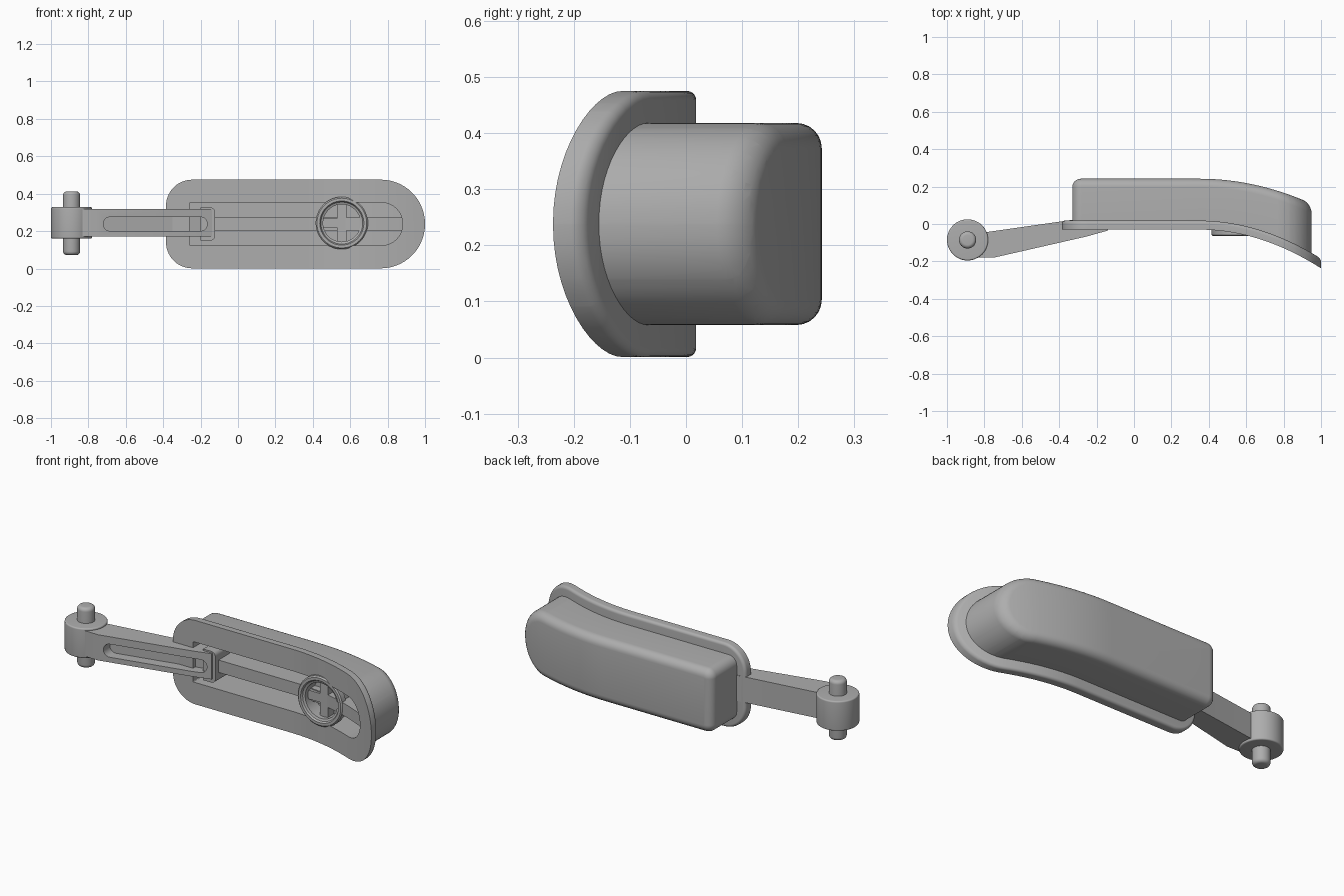
import bpy, bmesh, math
from mathutils import Vector, Matrix

if "Cube" in bpy.data.objects:
    bpy.data.objects.remove(bpy.data.objects["Cube"])

grey = bpy.data.materials.new("satin grey")
grey.use_nodes = True
colour = (0.42, 0.42, 0.42, 1)
grey.diffuse_color = colour
grey.node_tree.nodes["Principled BSDF"].inputs["Base Color"].default_value = colour

MID = 0.238  # height of the handle's centre line


def finish(name, bm):
    bmesh.ops.recalc_face_normals(bm, faces=bm.faces)
    mesh = bpy.data.meshes.new(name)
    bm.to_mesh(mesh)
    bm.free()
    mesh.materials.append(grey)
    ob = bpy.data.objects.new(name, mesh)
    bpy.context.collection.objects.link(ob)
    return ob


def activate(ob):
    bpy.ops.object.select_all(action='DESELECT')
    ob.select_set(True)
    bpy.context.view_layer.objects.active = ob


def smooth(ob, angle=30):
    activate(ob)
    bpy.ops.object.shade_smooth_by_angle(angle=math.radians(angle))


def cut(ob, cutter):
    mod = ob.modifiers.new("cut", 'BOOLEAN')
    mod.object = cutter
    mod.solver = 'EXACT'
    activate(ob)
    bpy.ops.object.modifier_apply(modifier=mod.name)


def outline(x0, x1, half, r_left, r_right, steps=14):
    """Rounded outline in x and z, with its own corner radius at each end."""
    pts = []
    for sx, sz, r, start in ((1, -1, r_right, -90), (1, 1, r_right, 0),
                             (-1, 1, r_left, 90), (-1, -1, r_left, 180)):
        cx = x1 - r if sx > 0 else x0 + r
        for i in range(steps + 1):
            a = math.radians(start + 90 * i / steps)
            pts.append((cx + r * math.cos(a), MID + sz * (half - r) + r * math.sin(a)))
    return pts


def bend(co):
    """Sweep the free end forwards, a little less towards the back."""
    t = max(0, co.x - 0.35) / 0.65
    co.y -= 0.207 * t * t * (1 - max(0, co.y))


def slab(name, pts, y0, y1, back_bevel=0, front_bevel=0, bent=True):
    """Extrude an outline along y, round its rims, then bend it."""
    bm = bmesh.new()
    face = bm.faces.new([bm.verts.new((x, y0, z)) for x, z in pts])
    bmesh.ops.remove_doubles(bm, verts=bm.verts, dist=1e-4)
    ext = bmesh.ops.extrude_face_region(bm, geom=bm.faces[:])
    for v in ext["geom"]:
        if isinstance(v, bmesh.types.BMVert):
            v.co.y = y1
    for y, width in ((y1, back_bevel), (y0, front_bevel)):
        if width:
            rim = [e for e in bm.edges if all(abs(v.co.y - y) < 1e-5 for v in e.verts)]
            bmesh.ops.bevel(bm, geom=rim, offset=width, segments=6, profile=0.5,
                            affect='EDGES', clamp_overlap=True)
    if bent:
        for i in range(22):
            bmesh.ops.bisect_plane(bm, geom=bm.verts[:] + bm.edges[:] + bm.faces[:],
                                   plane_co=(0.35 + 0.03 * i, 0, 0), plane_no=(1, 0, 0))
        for v in bm.verts:
            bend(v.co)
    return finish(name, bm)


def lathe(name, profile, centre, axis, steps=48):
    """Spin a profile of (radius, distance along the axis)."""
    bm = bmesh.new()
    vs = [bm.verts.new((r, 0, h)) for r, h in profile]
    edges = [bm.edges.new(pair) for pair in zip(vs, vs[1:])]
    bmesh.ops.spin(bm, geom=vs + edges, cent=(0, 0, 0), axis=(0, 0, 1),
                   angle=math.tau, steps=steps, use_duplicate=False)
    bmesh.ops.remove_doubles(bm, verts=bm.verts, dist=1e-5)
    turn = Vector((0, 0, 1)).rotation_difference(Vector(axis)).to_matrix().to_4x4()
    bm.transform(Matrix.Translation(centre) @ turn)
    ob = finish(name, bm)
    smooth(ob)
    return ob


def rounded_rod(r, z0, z1, b):
    """Profile of a solid rod with rounded rims."""
    arc = [(r - b + b * math.sin(a), b - b * math.cos(a))
           for a in (math.radians(15 * i) for i in range(7))]
    return ([(0, z0)] + [(x, z0 + h) for x, h in arc]
            + [(x, z1 - h) for x, h in reversed(arc)] + [(0, z1)])


# Grip: front flange and the deep housing behind it, with a long recess
flange = slab("grip_flange", outline(-0.385, 1, 0.237, 0.14, 0.236), -0.03, 0.018, back_bevel=0.016)
housing = slab("grip_housing", outline(-0.33, 0.95, 0.18, 0.05, 0.178), 0.0, 0.242, back_bevel=0.045)
recess = slab("recess_cutter", outline(-0.26, 0.88, 0.114, 0.004, 0.112), -0.1, 0.19)
for part in (flange, housing):
    cut(part, recess)
    smooth(part)
bpy.data.objects.remove(recess)

# Centre rail running along the recess
slab("centre_rail", outline(-0.16, 0.88, 0.035, 0.003, 0.003, 2), 0.0, 0.2)

# Lock collar: open ring with a cross-shaped insert
lock = Vector((0.555, 0, 0.243))
lathe("lock_collar", [(0.13, 0.2), (0.13, -0.02), (0.14, -0.025), (0.14, -0.058), (0.133, -0.065),
                      (0.118, -0.065), (0.112, -0.055), (0.1, -0.05), (0.1, 0.03), (0, 0.03)],
      lock, (0, 1, 0))
for name, sx, sz in (("lock_cross_upright", 0.025, 0.1), ("lock_cross_bar", 0.1, 0.025)):
    bm = bmesh.new()
    bmesh.ops.create_cube(bm, size=2)
    bmesh.ops.scale(bm, vec=(sx, 0.03, sz), verts=bm.verts)
    bmesh.ops.translate(bm, vec=lock + Vector((0, 0.005, 0)), verts=bm.verts)
    finish(name, bm)

# Tapered arm with a long slot in its front
arm_path = [(-0.86, -0.178), (-0.75, -0.18), (-0.25, -0.066), (-0.14, -0.035),
            (-0.14, 0.05), (-0.38, 0.015), (-0.8, -0.045), (-0.86, -0.05)]
bm = bmesh.new()
base = bm.faces.new([bm.verts.new((x, y, MID - 0.066)) for x, y in arm_path])
ext = bmesh.ops.extrude_face_region(bm, geom=[base])
bmesh.ops.translate(bm, vec=(0, 0, 0.145),
                    verts=[v for v in ext["geom"] if isinstance(v, bmesh.types.BMVert)])
arm = finish("arm", bm)
slot = slab("slot_cutter", outline(-0.72, -0.165, 0.037, 0.035, 0.035, 8), -0.3, 0.0, bent=False)
for v in slot.data.vertices:  # slope the slot floor along the arm
    if v.co.y > -0.1:
        v.co.y = -0.115 + (v.co.x + 0.72) * 0.23
cut(arm, slot)
bpy.data.objects.remove(slot)
smooth(arm)

# Bracket that holds the arm's tip inside the recess
bracket = slab("arm_bracket", outline(-0.2, -0.122, 0.088, 0.003, 0.025, 6), -0.028, 0.1, bent=False)
smooth(bracket)

# Pivot barrel and its pin
pivot = (-0.89, -0.085, 0)
lathe("pivot_barrel", rounded_rod(0.11, 0.16, 0.328, 0.008), pivot, (0, 0, 1))
lathe("pivot_pin", rounded_rod(0.046, 0.072, 0.412, 0.02), pivot, (0, 0, 1))
